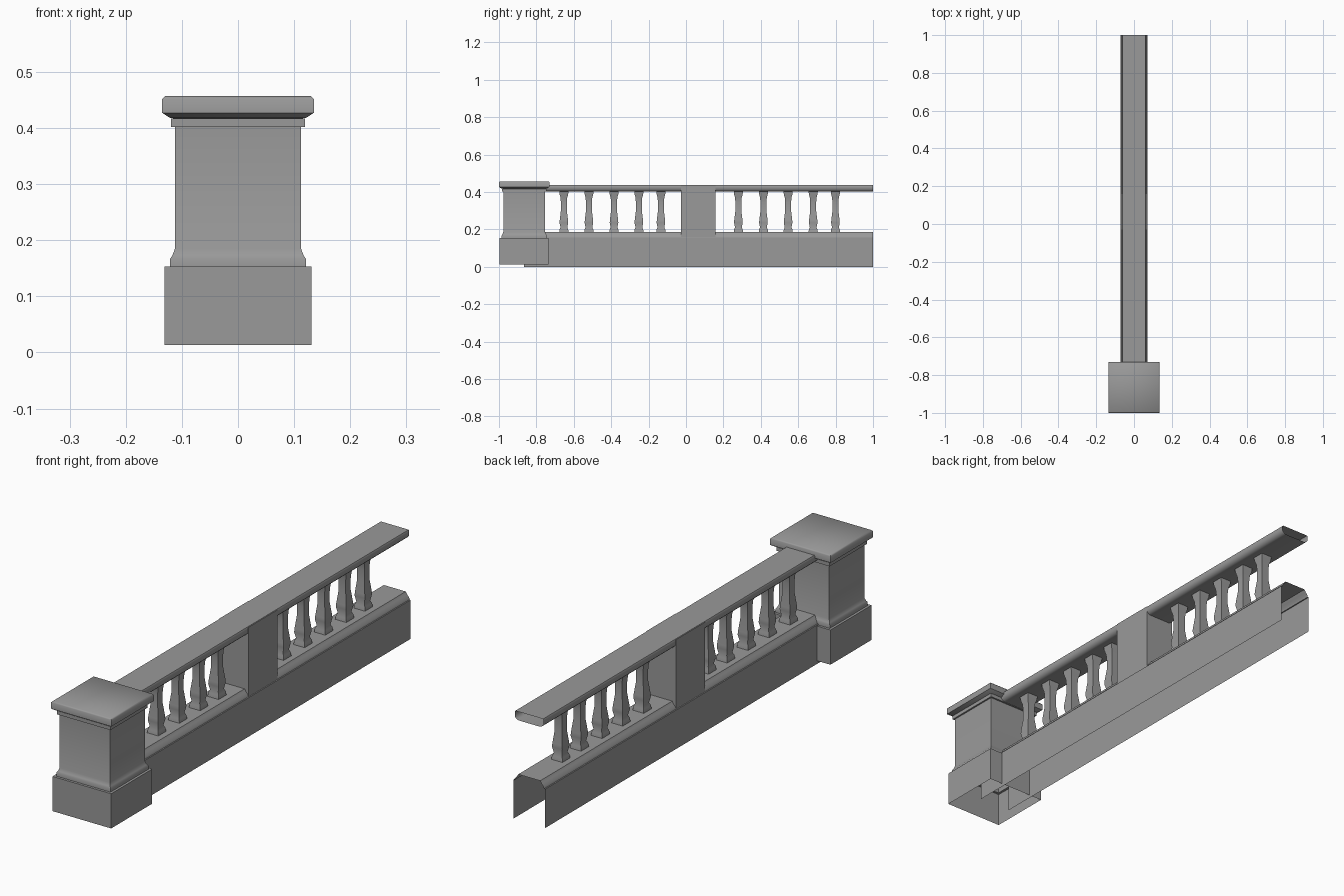
import bpy, bmesh

if "Cube" in bpy.data.objects:
    bpy.data.objects.remove(bpy.data.objects["Cube"])

# Dark stone grey
stone = bpy.data.materials.new("stone")
stone.diffuse_color = (0.32, 0.32, 0.32, 1)
stone.use_nodes = True
stone.node_tree.nodes["Principled BSDF"].inputs["Base Color"].default_value = stone.diffuse_color


def finish(name, bm, smooth=False):
    bmesh.ops.recalc_face_normals(bm, faces=bm.faces[:])
    me = bpy.data.meshes.new(name)
    bm.to_mesh(me)
    bm.free()
    me.materials.append(stone)
    ob = bpy.data.objects.new(name, me)
    bpy.context.collection.objects.link(ob)
    if smooth:
        bpy.context.view_layer.objects.active = ob
        ob.select_set(True)
        bpy.ops.object.shade_smooth_by_angle(angle=0.85)
        ob.select_set(False)
    return ob


def square_stack(name, y, profile, top=True, smooth=False):
    """Square-section column from (half width, z) pairs, open at the bottom."""
    bm = bmesh.new()
    rings = [[bm.verts.new((sx * h, y + sy * h, z))
              for sx, sy in ((-1, -1), (1, -1), (1, 1), (-1, 1))]
             for h, z in profile]
    for a, b in zip(rings, rings[1:]):
        for i in range(4):
            j = (i + 1) % 4
            bm.faces.new((a[i], a[j], b[j], b[i]))
    if top:
        bm.faces.new(rings[-1])
    return finish(name, bm, smooth)


def run(name, half, y0, y1, closed):
    """Sweep a mirrored (x, z) half section along y with open ends."""
    sec = half + [(-x, z) for x, z in reversed(half)]
    bm = bmesh.new()
    a = [bm.verts.new((x, y0, z)) for x, z in sec]
    b = [bm.verts.new((x, y1, z)) for x, z in sec]
    n = len(sec)
    for i in range(n if closed else n - 1):
        j = (i + 1) % n
        bm.faces.new((a[i], a[j], b[j], b[i]))
    return finish(name, bm, True)


# End pedestal: block, moulded shaft, neck and rounded cap
PY = -0.865
square_stack("pedestal", PY, [
    (0.131, 0.013), (0.131, 0.153), (0.121, 0.153), (0.121, 0.167),
    (0.117, 0.173), (0.112, 0.186), (0.112, 0.402), (0.119, 0.402),
    (0.119, 0.417)], top=False, smooth=True)
square_stack("pedestal_cap", PY, [
    (0.112, 0.417), (0.121, 0.418), (0.135, 0.427), (0.135, 0.452),
    (0.130, 0.457)], smooth=True)

# Hollow plinth wall with stepped, curved top
run("plinth", [(0.071, 0), (0.071, 0.157), (0.066, 0.157), (0.064, 0.165),
               (0.055, 0.175), (0.049, 0.185)], -0.865, 1.0, False)

# Hand rail with chamfered underside
run("rail", [(0.047, 0.403), (0.055, 0.405), (0.0645, 0.414), (0.0645, 0.433),
             (0.062, 0.438)], -0.865, 1.0, True)

# Middle pier
bm = bmesh.new()
bmesh.ops.create_cube(bm, size=1)
for v in bm.verts:
    v.co = (v.co.x * 0.131, 0.065 + v.co.y * 0.186, 0.296 + v.co.z * 0.282)
finish("middle_pier", bm)

# Square balusters either side of the pier
BALUSTER = [(0.025, 0.184), (0.023, 0.200), (0.018, 0.211), (0.023, 0.235),
            (0.022, 0.250), (0.016, 0.300), (0.016, 0.345), (0.018, 0.370),
            (0.023, 0.388), (0.025, 0.405)]
for i, y in enumerate((-0.653, -0.519, -0.385, -0.252, -0.134,
                       0.280, 0.414, 0.546, 0.680, 0.799)):
    square_stack(f"baluster_{i + 1}", y, BALUSTER, smooth=True)
